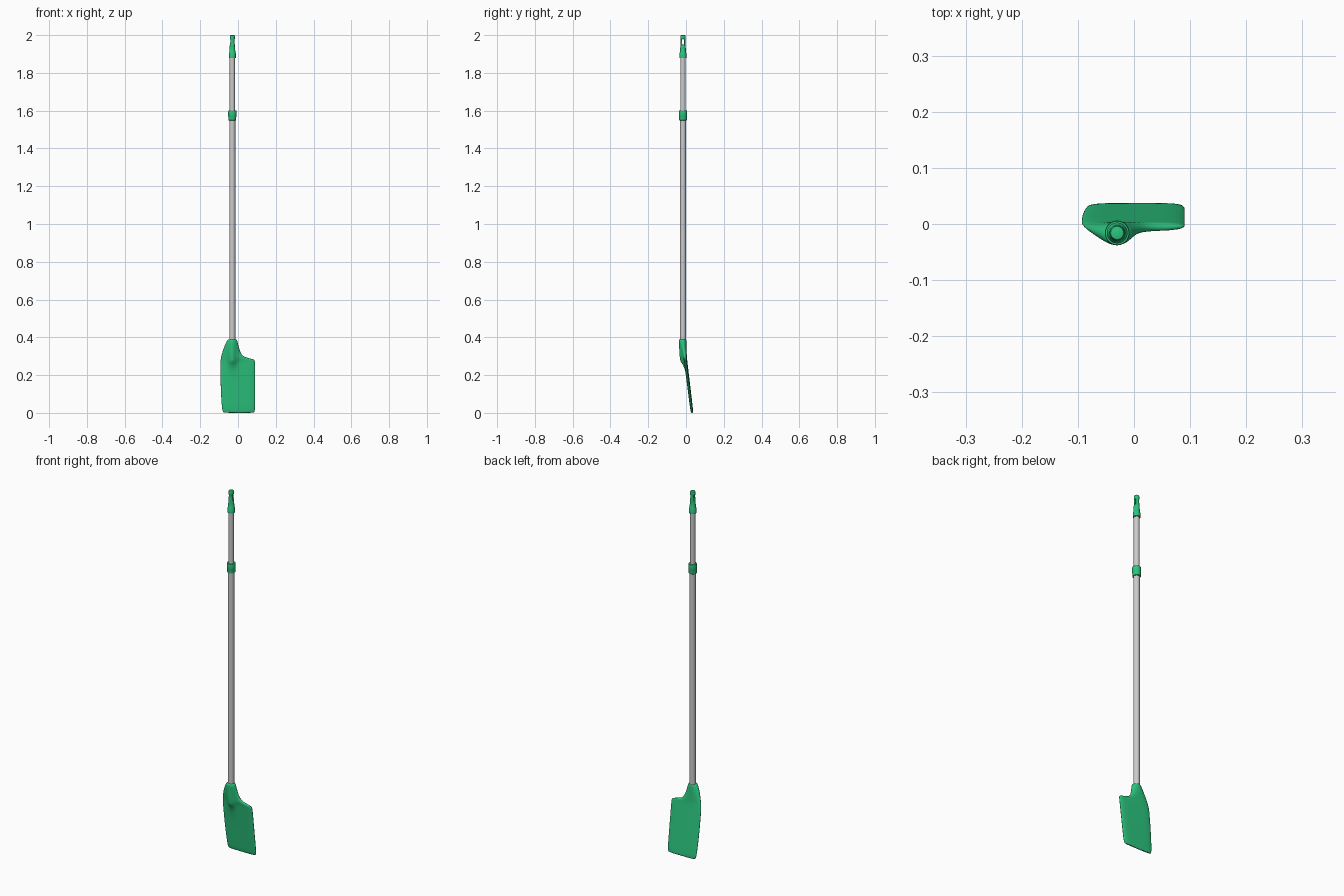
import bpy, bmesh, math

if "Cube" in bpy.data.objects:
    bpy.data.objects.remove(bpy.data.objects["Cube"])

AX, AY = -0.03, -0.016   # shaft axis

green = bpy.data.materials.new("green_plastic")
green.diffuse_color = (0.025, 0.56, 0.21, 1)
green.use_nodes = True
green.node_tree.nodes["Principled BSDF"].inputs["Base Color"].default_value = green.diffuse_color


def finish(name, bm, mat=None, angle=40):
    bmesh.ops.recalc_face_normals(bm, faces=bm.faces)
    me = bpy.data.meshes.new(name)
    bm.to_mesh(me)
    bm.free()
    ob = bpy.data.objects.new(name, me)
    bpy.context.collection.objects.link(ob)
    if mat:
        me.materials.append(mat)
    bpy.ops.object.select_all(action='DESELECT')
    ob.select_set(True)
    bpy.context.view_layer.objects.active = ob
    bpy.ops.object.shade_smooth_by_angle(angle=math.radians(angle))
    return ob


def loft(bm, rings):
    n = len(rings[0])
    vs = [[bm.verts.new(p) for p in r] for r in rings]
    for a, b in zip(vs, vs[1:]):
        for i in range(n):
            j = (i + 1) % n
            bm.faces.new((a[i], a[j], b[j], b[i]))
    bm.faces.new(vs[0][::-1])
    bm.faces.new(vs[-1])


def lathe(name, profile, mat=None, n=40):
    bm = bmesh.new()
    loft(bm, [[(AX + r * math.cos(2 * math.pi * i / n),
                AY + r * math.sin(2 * math.pi * i / n), z) for i in range(n)]
              for r, z in profile])
    return finish(name, bm, mat)


# Telescopic shaft
lathe("lower_shaft", [(0.016, 0.30), (0.016, 1.57)])
lathe("upper_shaft", [(0.014, 1.56), (0.014, 1.90)])

# Clamp collar
lathe("collar", [(0.018, 1.548), (0.0205, 1.55), (0.0205, 1.566), (0.022, 1.57),
                 (0.022, 1.595), (0.021, 1.6), (0.015, 1.6)], green)

# End grip with a hanging hole through it
grip = lathe("end_grip", [(0.015, 1.878), (0.0185, 1.88), (0.0185, 1.904), (0.016, 1.909),
                          (0.0145, 1.935), (0.0125, 1.96), (0.0122, 1.975), (0.0135, 1.985),
                          (0.0135, 1.993), (0.0115, 1.999), (0.009, 2.0)], green)
bm = bmesh.new()
slot = []
for i in range(24):
    a = 2 * math.pi * i / 24
    dz = 0.009 if math.sin(a) > 0 else -0.009
    slot.append((AY + 0.006 * math.cos(a), 1.964 + dz + 0.006 * math.sin(a)))
loft(bm, [[(AX + s, y, z) for y, z in slot] for s in (-0.05, 0.05)])
cutter = finish("hole_cutter", bm)
cutter.hide_render = True
mod = grip.modifiers.new("hole", 'BOOLEAN')
mod.object = cutter
mod.solver = 'EXACT'
bpy.context.view_layer.objects.active = grip
bpy.ops.object.modifier_apply(modifier=mod.name)
bpy.data.objects.remove(cutter)

# Blade: rows of left z, left x, right z, right x, half thickness, socket bulge, squareness
rows = [
    (0.000, -0.074, 0.000, 0.079, 0.003, 0, 4),
    (0.004, -0.080, 0.003, 0.086, 0.006, 0, 5),
    (0.018, -0.0845, 0.014, 0.0905, 0.0075, 0, 6),
    (0.080, -0.089, 0.080, 0.0905, 0.0075, 0, 6),
    (0.160, -0.0925, 0.160, 0.0905, 0.0075, 0, 6),
    (0.220, -0.093, 0.220, 0.0905, 0.0075, 0.001, 6),
    (0.250, -0.0935, 0.252, 0.0905, 0.0075, 0.008, 6),
    (0.268, -0.093, 0.275, 0.0905, 0.0075, 0.021, 5),
    (0.280, -0.092, 0.283, 0.087, 0.0080, 0.023, 5),
    (0.292, -0.090, 0.290, 0.055, 0.0085, 0.022, 4),
    (0.304, -0.0875, 0.297, 0.032, 0.0095, 0.020, 4),
    (0.320, -0.083, 0.312, 0.016, 0.0115, 0.016, 3),
    (0.345, -0.075, 0.340, 0.006, 0.015, 0.009, 2.5),
    (0.370, -0.064, 0.370, -0.001, 0.0185, 0.003, 2),
    (0.385, -0.056, 0.385, -0.005, 0.020, 0, 2),
    (0.391, -0.048, 0.391, -0.012, 0.017, 0, 2)]


def blade_ring(row, n=56):
    zl, xl, zr, xr, h, bump, p = row
    pts = []
    for i in range(n):
        a = 2 * math.pi * i / n
        u = math.cos(a)
        x = (xl + xr) / 2 + (xr - xl) / 2 * u
        z = (zl + zr) / 2 + (zr - zl) / 2 * u
        edge = max(0, 1 - abs(u) ** p) ** (1 / 2)
        # tilted blade that settles onto the shaft axis at the neck
        yc = 0.032 - 0.123 * min(z, 0.27) - 0.025 * x * min(z / 0.28, 1)
        if z > 0.27:
            t = min((z - 0.27) / 0.11, 1)
            yc = yc * (1 - t) + (AY - 0.002) * t
        side = math.sin(a)
        y = yc + math.copysign(h * edge, side)
        if side < 0:
            y -= bump * edge * math.exp(-((x - AX) / 0.021) ** 2)
        pts.append((x, y, z))
    return pts


bm = bmesh.new()
loft(bm, [blade_ring(r) for r in rows])
blade = finish("blade", bm, green, 80)
sub = blade.modifiers.new("smooth", 'SUBSURF')
sub.levels = sub.render_levels = 1
